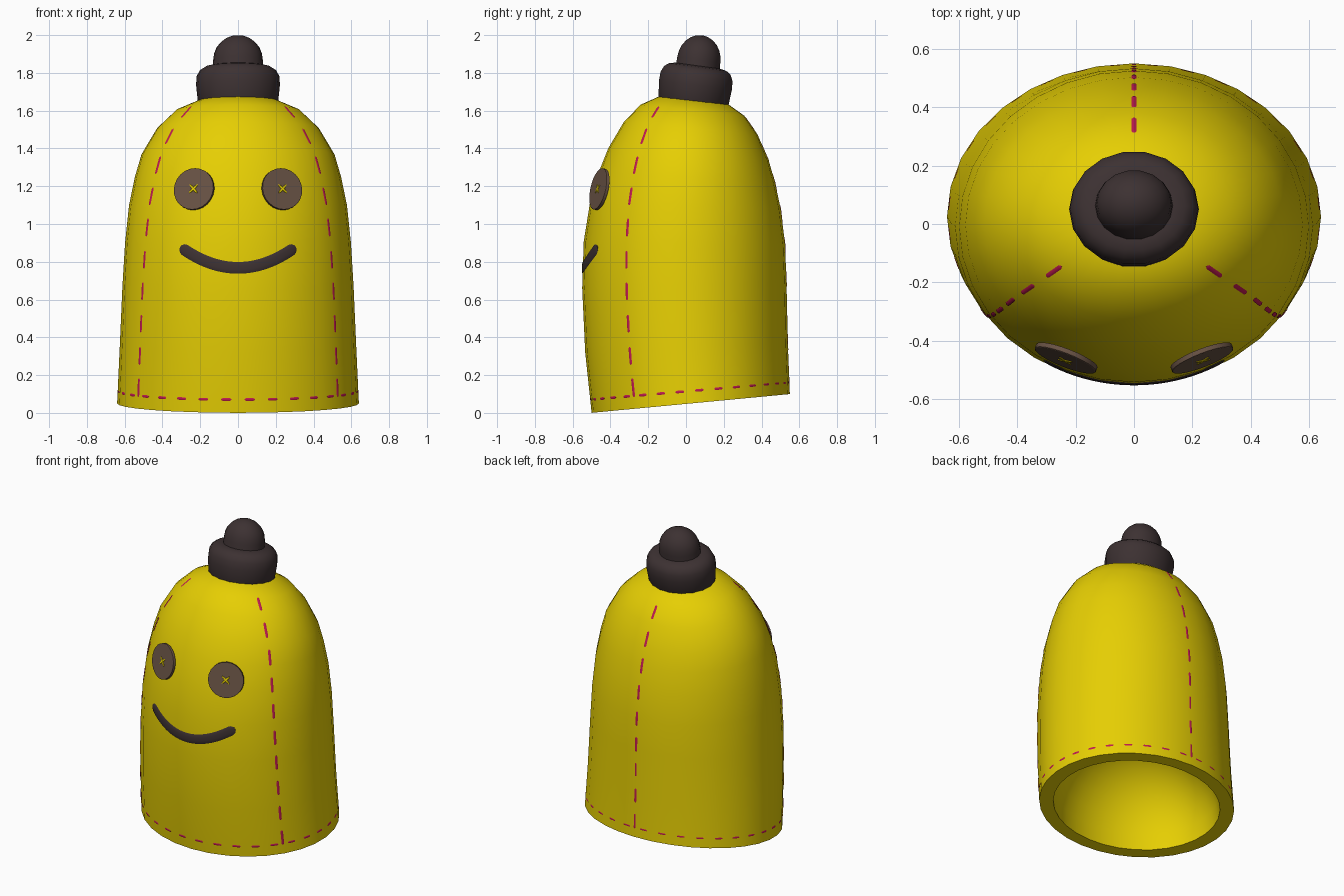
import bpy, bmesh, math
from mathutils import Vector

if "Cube" in bpy.data.objects:
    bpy.data.objects.remove(bpy.data.objects["Cube"])


def material(name, rgb):
    m = bpy.data.materials.new(name)
    m.diffuse_color = (*rgb, 1)
    m.use_nodes = True
    m.node_tree.nodes["Principled BSDF"].inputs["Base Color"].default_value = m.diffuse_color
    return m


YELLOW = material("yellow felt", (0.79, 0.62, 0.001))
DARK = material("dark brown", (0.046, 0.031, 0.032))
BUTTON = material("button brown", (0.14, 0.085, 0.058))
RED = material("crimson thread", (0.52, 0.011, 0.08))

# Axis of the body is a gentle arc: height along axis, half width, half depth
BODY = [(0, .64, .527), (.3, .626, .537), (.62, .612, .541), (.85, .598, .533),
        (1.05, .577, .505), (1.2, .546, .467), (1.32, .511, .426),
        (1.46, .428, .355), (1.555, .328, .276), (1.61, .20, .18), (1.63, 0, 0)]
T0, K = math.radians(-5.4), math.radians(7.4)


def place(s, a, rx, ry):
    t = T0 + K * s
    c = Vector((0, .025 + (math.cos(T0) - math.cos(t)) / K,
                .05 + (math.sin(t) - math.sin(T0)) / K))
    y = ry * math.sin(a)
    return c + Vector((rx * math.cos(a), y * math.cos(t), -y * math.sin(t)))


def radii(s):
    for (s0, x0, y0), (s1, x1, y1) in zip(BODY, BODY[1:]):
        if s <= s1:
            f = (s - s0) / (s1 - s0)
            return x0 + f * (x1 - x0), y0 + f * (y1 - y0)
    return 0, 0


def surf(a, s):
    return place(s, a, *radii(s))


def normal(a, s, e=.03):
    return (surf(a + e, s) - surf(a - e, s)).cross(
        surf(a, s + e) - surf(a, max(0, s - e))).normalized()


def on_front(x, z):
    s = z - .05
    for _ in range(10):
        a = -math.acos(x / radii(s)[0])
        s += z - surf(a, s).z
    return a, s


def finish(bm, name, mat, angle=40):
    bmesh.ops.recalc_face_normals(bm, faces=bm.faces)
    me = bpy.data.meshes.new(name)
    bm.to_mesh(me)
    bm.free()
    me.materials.append(mat)
    ob = bpy.data.objects.new(name, me)
    bpy.context.collection.objects.link(ob)
    bpy.ops.object.select_all(action='DESELECT')
    ob.select_set(True)
    bpy.context.view_layer.objects.active = ob
    bpy.ops.object.shade_smooth_by_angle(angle=math.radians(angle))
    return ob


def bridge(bm, rings):
    # connect consecutive rings; a ring of one vertex is a pole
    for p, q in zip(rings, rings[1:]):
        n = max(len(p), len(q))
        for i in range(n):
            j = (i + 1) % n
            if len(p) == 1:
                bm.faces.new((p[0], q[j], q[i]))
            elif len(q) == 1:
                bm.faces.new((p[i], p[j], q[0]))
            else:
                bm.faces.new((p[i], p[j], q[j], q[i]))


def revolve(name, rows, n, mat):
    bm = bmesh.new()
    rings = []
    for s, rx, ry in rows:
        k = n if rx > 0 else 1
        rings.append([bm.verts.new(place(s, math.tau * i / n, rx, ry)) for i in range(k)])
    bridge(bm, rings)
    return finish(bm, name, mat)


def strip(bm, pts, nrms, w, h, sides=8):
    # flattened tube with rounded ends, lying on a surface
    d = [0]
    for p, q in zip(pts, pts[1:]):
        d.append(d[-1] + (q - p).length)
    rings = []
    for i, (p, n) in enumerate(zip(pts, nrms)):
        tan = pts[min(i + 1, len(pts) - 1)] - pts[max(i - 1, 0)]
        side = tan.cross(n).normalized()
        f = max(0, 1 - min(d[i], d[-1] - d[i]) / w)
        k = max(.35, math.sqrt(1 - f * f))
        rings.append([bm.verts.new(p + side * (w * k * math.cos(math.tau * j / sides))
                                   + n * (h * k * math.sin(math.tau * j / sides)))
                      for j in range(sides)])
    bridge(bm, rings)
    bm.faces.new(rings[0])
    bm.faces.new(rings[-1])


# Hollow body: outer shell plus a domed cavity
inner = [(.52 * math.sin(t), .547 * math.cos(t), .452 * math.cos(t))
         for t in (math.radians(11.25 * i) for i in range(8))] + [(.52, 0, 0)]
revolve("body", BODY[::-1] + inner, 32, YELLOW)

# Cap: collar and knob
collar = [(1.56, 0), (1.56, .19), (1.605, .213), (1.69, .222), (1.735, .219),
          (1.767, .203), (1.785, .175), (1.792, .14), (1.792, 0)]
revolve("cap_collar", [(s, r, r * .89) for s, r in collar], 18, DARK)
knob = [(1.75, 0), (1.75, .135)]
knob += [(1.825 + .13 * math.sin(t), .131 * math.cos(t))
         for t in (math.radians(15 * i) for i in range(6))] + [(1.955, 0)]
revolve("cap_knob", [(s, r, r * .89) for s, r in knob], 18, DARK)

# Button eyes with cross stitches
for label, side in (("left", -1), ("right", 1)):
    a, s = on_front(.228 * side, 1.182)
    p, n = surf(a, s), normal(a, s)
    n = Vector((n.x, n.y, n.z * .75)).normalized()
    u = Vector((0, 0, 1)).cross(n).normalized()
    v = n.cross(u)
    bm = bmesh.new()
    rings = []
    for off, r in ((.004, 0), (.004, .112), (.02, .112), (.022, .109), (.022, 0)):
        rings.append([bm.verts.new(p + n * off + (u * math.cos(t) + v * math.sin(t)) * r)
                      for t in (math.tau * i / 24 for i in range(24 if r else 1))])
    bridge(bm, rings)
    finish(bm, label + "_button_eye", BUTTON, 30)
    bm = bmesh.new()
    for d in (u + v, u - v):
        d = d.normalized() * .032
        strip(bm, [p + n * .023 + d * f for f in (-1, -.5, 0, .5, 1)], [n] * 5, .007, .004)
    finish(bm, label + "_eye_stitch", YELLOW)

# Smiling mouth
bm = bmesh.new()
pts, nrms = [], []
for i in range(61):
    x = -.305 + .61 * i / 60
    a, s = on_front(x, .768 + .107 * (x / .3) ** 2)
    n = normal(a, s, .06)
    pts.append(surf(a, s))
    nrms.append(n)
strip(bm, pts, nrms, .031, .005, 10)
finish(bm, "mouth", DARK)

# Three vertical seams of dashed stitches; the side seams drift forward near the top
bm = bmesh.new()
for base, drift in ((90, 0), (-34, -6), (-146, 6)):
    length, run, last = 0, [], None
    for i in range(311):
        s = .06 + .005 * i
        a = math.radians(base + drift * (s / 1.5) ** 3)
        p = surf(a, s)
        length += (p - last).length if last else 0
        last = p
        if length % .17 < .1:
            run.append((p, normal(a, s)))
        else:
            if len(run) > 3:
                strip(bm, [r[0] for r in run], [r[1] for r in run], .008, .002, 6)
            run = []
finish(bm, "seam_stitches", RED)

# Hem stitches round the lower edge
bm = bmesh.new()
for i in range(32):
    # lie on the flat facets between the body's corner edges
    ends = surf(math.tau * i / 32, .066), surf(math.tau * (i + 1) / 32, .066)
    n = normal(math.tau * (i + .5) / 32, .066)
    strip(bm, [ends[0].lerp(ends[1], f) for f in (.28, .34, .43, .57, .66, .72)],
          [n] * 6, .007, .002, 6)
finish(bm, "hem_stitches", RED)
